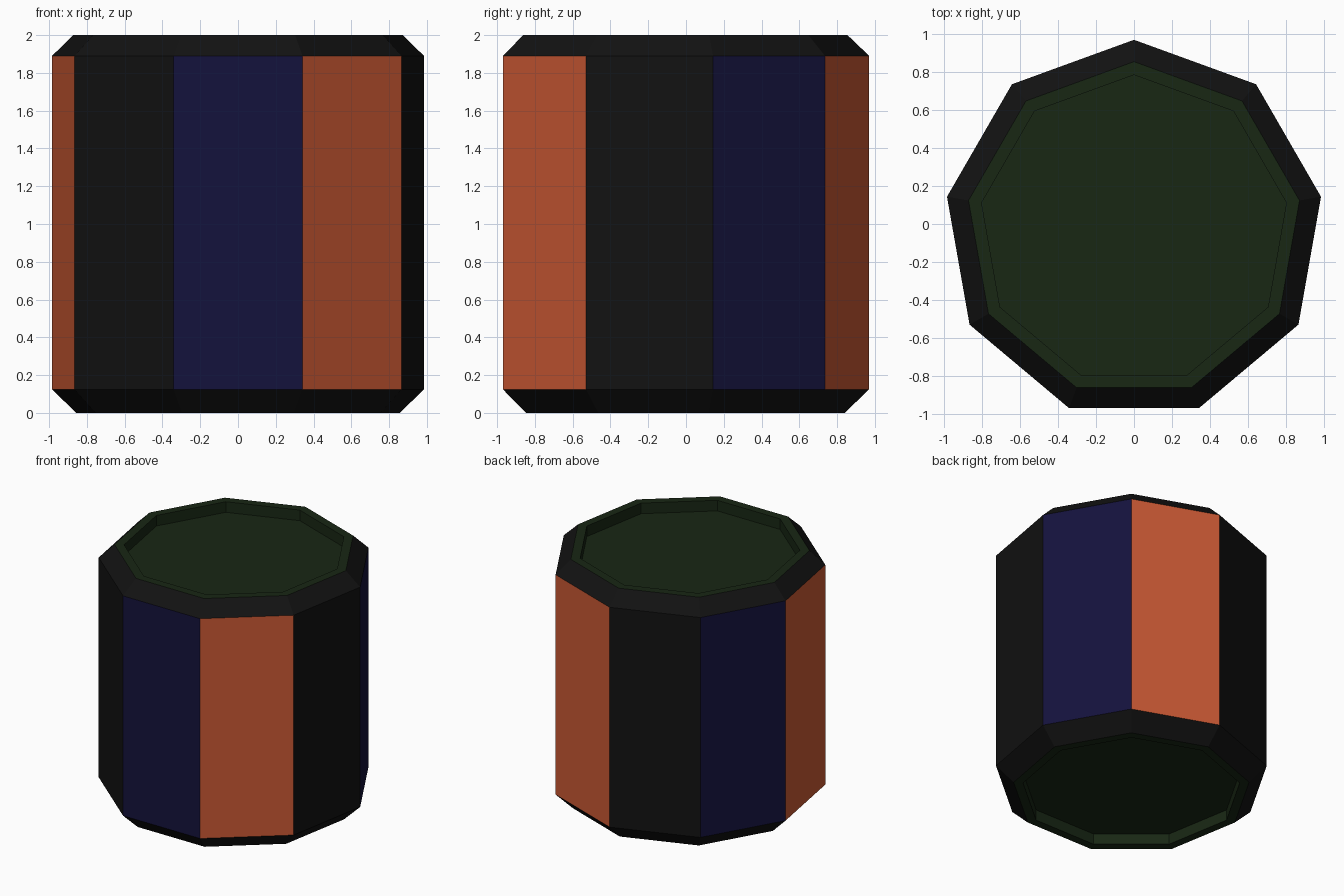
import bpy, bmesh, math

if "Cube" in bpy.data.objects:
    bpy.data.objects.remove(bpy.data.objects["Cube"])

SIDES = 9
CENTRE_Y = -0.03


def material(name, rgb):
    m = bpy.data.materials.new(name)
    m.diffuse_color = (*rgb, 1)
    m.use_nodes = True
    m.node_tree.nodes["Principled BSDF"].inputs["Base Color"].default_value = m.diffuse_color
    return m


BLACK = material("black", (0.006, 0.006, 0.006))
BLUE = material("navy", (0.007, 0.006, 0.045))
ORANGE = material("orange", (0.60, 0.10, 0.034))
GREEN = material("dark_green", (0.009, 0.020, 0.007))


def loft(name, profile, mats, pick, cap=None):
    """Nine-sided loft through (radius, z) rings; pick(side) gives the material slot."""
    bm = bmesh.new()
    rings = []
    for r, z in profile:
        ring = []
        for i in range(SIDES):
            # side 0 faces the front (-y)
            a = math.radians(-110 + 40 * i)
            ring.append(bm.verts.new((r * math.cos(a), r * math.sin(a) + CENTRE_Y, z)))
        rings.append(ring)
    for lo, hi in zip(rings, rings[1:]):
        for i in range(SIDES):
            j = (i + 1) % SIDES
            f = bm.faces.new((lo[i], lo[j], hi[j], hi[i]))
            f.material_index = pick(i)
    if cap == "top":
        bm.faces.new(rings[-1])
    elif cap == "bottom":
        bm.faces.new(rings[0][::-1])
    me = bpy.data.meshes.new(name)
    bm.to_mesh(me)
    bm.free()
    for m in mats:
        me.materials.append(m)
    ob = bpy.data.objects.new(name, me)
    bpy.context.collection.objects.link(ob)
    return ob


# Striped side panels
loft("side_panels", [(1.0, 0.125), (1.0, 1.89)], [BLUE, ORANGE, BLACK], lambda i: i % 3)

# Black chamfered edges
loft("top_chamfer", [(1.0, 1.89), (0.885, 2.0)], [BLACK], lambda i: 0)
loft("bottom_chamfer", [(0.87, 0.0), (1.0, 0.125)], [BLACK], lambda i: 0)

# Green recessed ends: flat rim, short wall, sunken floor
loft("top_lid", [(0.885, 2.0), (0.815, 2.0), (0.815, 1.915)], [GREEN], lambda i: 0, "top")
loft("bottom_lid", [(0.80, 0.085), (0.80, 0.0), (0.87, 0.0)], [GREEN], lambda i: 0, "bottom")
